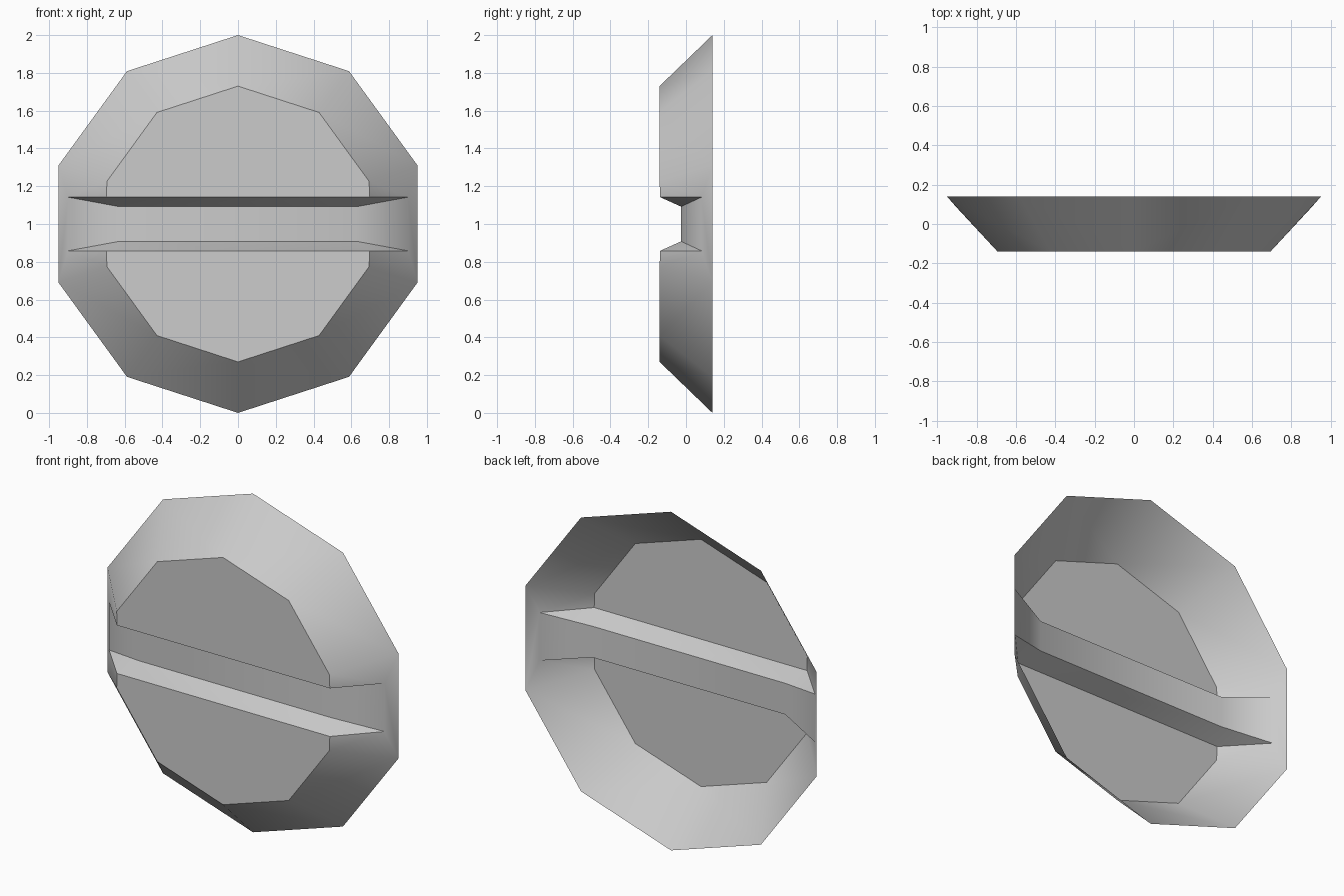
import bpy
import bmesh
from math import sin, cos, radians
from mathutils import Vector

cube = bpy.data.objects.get("Cube")
if cube:
    bpy.data.objects.remove(cube, do_unlink=True)

FRONT, BACK, MID = -0.14, 0.14, 1.0
INNER, OUTER = 0.73, 1.0

grey = bpy.data.materials.new("plain grey")
grey.use_nodes = True
grey.diffuse_color = (0.6, 0.6, 0.6, 1)
grey.node_tree.nodes["Principled BSDF"].inputs["Base Color"].default_value = grey.diffuse_color

bm = bmesh.new()


def face(*points):
    return bm.faces.new([bm.verts.new(p) for p in points])


def ring(radius, y, step, sx, sz):
    """Corner of the ten-sided outline, counted from the top point."""
    a = radians(36 * step)
    return Vector((sx * radius * sin(a), y, MID + sz * radius * cos(a)))


def at(x, y, z, sx, sz):
    return Vector((sx * x, y, MID + sz * z))


def corner(sx, sz):
    return at(0.696, -0.137, 0.142, sx, sz)    # slot mouth on the front rim


def bed(sx, sz):
    return at(0.63, -0.026, 0.092, sx, sz)     # slot floor corner


def lip(sx, sz):
    return at(0.90, 0.082, 0.142, sx, sz)      # end of the slot on the sloped rim


for sz in (1, -1):
    # Front plate on this side of the slot
    half = [[ring(INNER, FRONT, k, sx, sz) for k in (1, 2)] + [corner(sx, sz)]
            for sx in (1, -1)]
    face(ring(INNER, FRONT, 0, 1, sz), *half[0], *reversed(half[1]))
    # Long slot wall
    face(corner(1, sz), corner(-1, sz), bed(-1, sz), bed(1, sz))
    for sx in (1, -1):
        # Sloped rim panels
        for k in (0, 1):
            face(ring(INNER, FRONT, k, sx, sz), ring(OUTER, BACK, k, sx, sz),
                 ring(OUTER, BACK, k + 1, sx, sz), ring(INNER, FRONT, k + 1, sx, sz))
        # Rim panel beside the slot end, and the slot's end cheek
        face(ring(INNER, FRONT, 2, sx, sz), ring(OUTER, BACK, 2, sx, sz),
             lip(sx, sz), corner(sx, sz))
        face(corner(sx, sz), lip(sx, sz), bed(sx, sz))

# Slot floor, its end ramps and the rim strip past each ramp
floor = face(bed(1, 1), bed(-1, 1), bed(-1, -1), bed(1, -1))
for sx in (1, -1):
    face(bed(sx, 1), lip(sx, 1), lip(sx, -1), bed(sx, -1))
    face(lip(sx, 1), ring(OUTER, BACK, 2, sx, 1),
         ring(OUTER, BACK, 2, sx, -1), lip(sx, -1))

# Weld into one open-backed shell facing the front
bmesh.ops.remove_doubles(bm, verts=bm.verts[:], dist=0.0005)
bmesh.ops.recalc_face_normals(bm, faces=bm.faces[:])
floor = min(bm.faces, key=lambda f: (f.calc_center_median() - Vector((0, -0.026, MID))).length)
if floor.normal.y > 0:
    bmesh.ops.reverse_faces(bm, faces=bm.faces[:])

mesh = bpy.data.meshes.new("slotted_cap")
bm.to_mesh(mesh)
bm.free()
mesh.materials.append(grey)
cap = bpy.data.objects.new("slotted_cap", mesh)
bpy.context.collection.objects.link(cap)

bpy.ops.object.select_all(action="DESELECT")
cap.select_set(True)
bpy.context.view_layer.objects.active = cap
bpy.ops.object.shade_smooth_by_angle(angle=radians(30))
